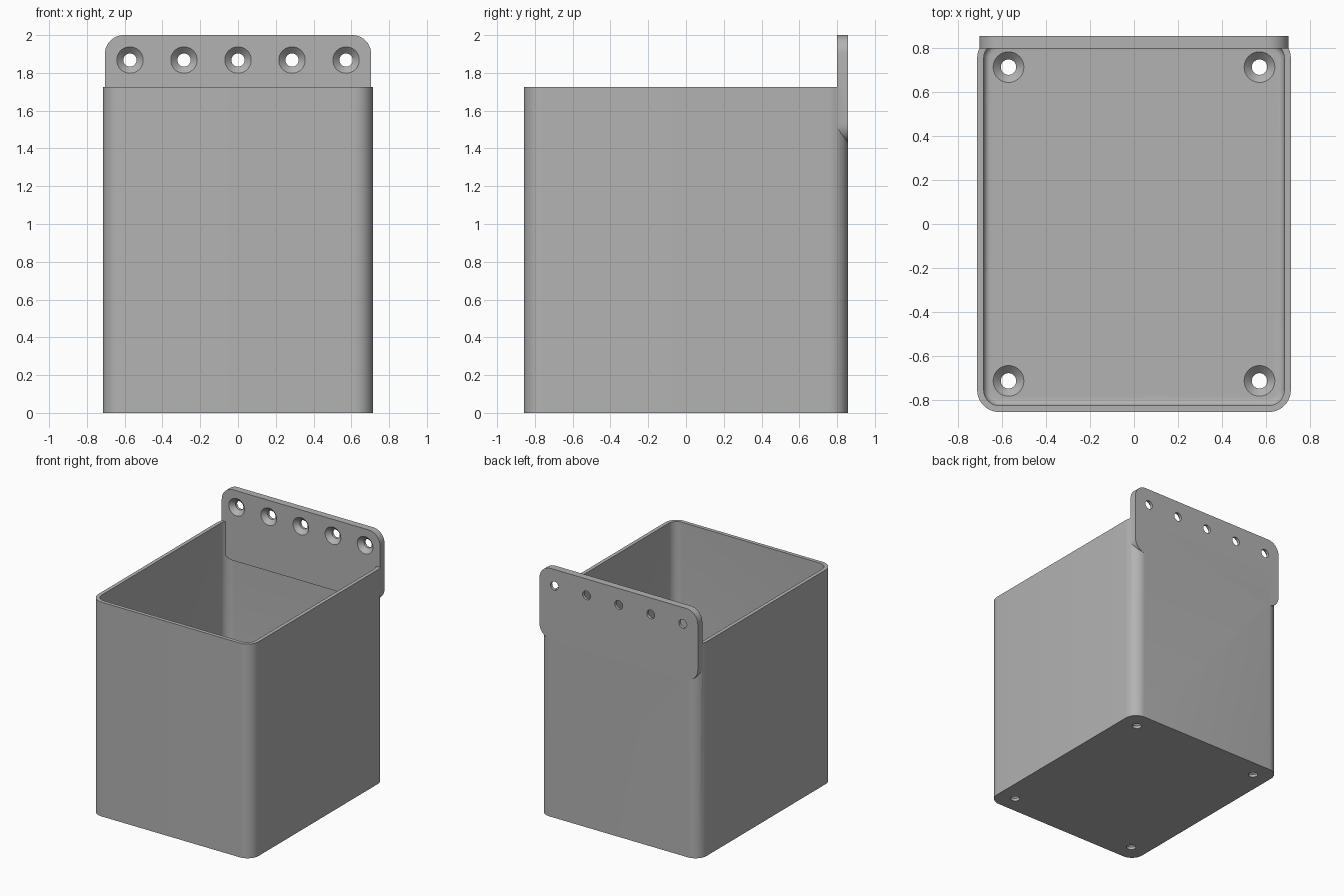
import bpy, bmesh, math
from mathutils import Matrix, Vector

cube = bpy.data.objects.get("Cube")
if cube:
    bpy.data.objects.remove(cube)

# Main dimensions
HALF_X, HALF_Y, RIM = 0.715, 0.857, 1.725
WALL, THICK, RADIUS = 0.03, 0.057, 0.1
FILLET = 0.03

grey = bpy.data.materials.new("plain grey")
grey.use_nodes = True
grey.diffuse_color = (0.45, 0.45, 0.45, 1)
grey.node_tree.nodes["Principled BSDF"].inputs["Base Color"].default_value = grey.diffuse_color


def rounded_rect(hx, hy, r, z, steps=10):
    """Counter-clockwise outline with rounded corners."""
    pts = []
    for quarter, (sx, sy) in enumerate(((1, 1), (-1, 1), (-1, -1), (1, -1))):
        for i in range(steps + 1):
            a = (quarter + i / steps) * math.pi / 2
            pts.append(Vector((sx * (hx - r) + r * math.cos(a),
                               sy * (hy - r) + r * math.sin(a), z)))
    return pts


def circle(r, z, n=40):
    return [Vector((r * math.cos(i * math.tau / n), r * math.sin(i * math.tau / n), z))
            for i in range(n)]


def loft(bm, outlines, matrix=Matrix()):
    """Skin a stack of outlines and cap both ends."""
    rings = [[bm.verts.new(matrix @ p) for p in ring] for ring in outlines]
    n = len(rings[0])
    for low, high in zip(rings, rings[1:]):
        for i in range(n):
            j = (i + 1) % n
            bm.faces.new((low[i], low[j], high[j], high[i]))
    bm.faces.new(rings[0][::-1])
    bm.faces.new(rings[-1])


def make(name, bm):
    bmesh.ops.recalc_face_normals(bm, faces=bm.faces)
    mesh = bpy.data.meshes.new(name)
    bm.to_mesh(mesh)
    bm.free()
    mesh.materials.append(grey)
    ob = bpy.data.objects.new(name, mesh)
    bpy.context.collection.objects.link(ob)
    return ob


def combine(target, tool, operation):
    mod = target.modifiers.new(operation.lower(), "BOOLEAN")
    mod.operation, mod.solver, mod.object = operation, "EXACT", tool
    bpy.context.view_layer.objects.active = target
    bpy.ops.object.modifier_apply(modifier=mod.name)
    bpy.data.objects.remove(tool)


# Open bin: outer wall, rim, inner wall and a small fillet down to the floor
bm = bmesh.new()
outlines = [rounded_rect(HALF_X, HALF_Y, RADIUS, z) for z in (0, RIM)]
inner_x, inner_y, inner_r = HALF_X - WALL, HALF_Y - WALL, RADIUS - WALL
outlines.append(rounded_rect(inner_x, inner_y, inner_r, RIM))
for i in range(7):
    a = i / 6 * math.pi / 2
    inset = FILLET * (1 - math.cos(a))
    outlines.append(rounded_rect(inner_x - inset, inner_y - inset, inner_r - inset,
                                 THICK + FILLET * (1 - math.sin(a))))
loft(bm, outlines)
body = make("bin", bm)

# Back mounting plate, standing upright and merged with the back wall
PLATE_LOW, PLATE_TOP = 1.43, 2.0
upright = (Matrix.Translation((0, HALF_Y, (PLATE_LOW + PLATE_TOP) / 2))
           @ Matrix.Rotation(math.pi / 2, 4, "X"))
bm = bmesh.new()
loft(bm, [rounded_rect(0.705, (PLATE_TOP - PLATE_LOW) / 2, RADIUS, z)
          for z in (0, THICK)], upright)
combine(body, make("mounting_plate", bm), "UNION")

# Countersunk screw holes: four in the floor, five along the plate
bm = bmesh.new()
hole = [circle(r, z) for r, z in
        ((0.035, -0.02), (0.035, 0.022), (0.07, THICK), (0.07, THICK + 0.02))]
for x in (-0.572, 0.572):
    for y in (-0.715, 0.715):
        loft(bm, hole, Matrix.Translation((x, y, 0)))
for i in range(-2, 3):
    loft(bm, hole, Matrix.Translation((0.286 * i, HALF_Y, 1.868))
         @ Matrix.Rotation(math.pi / 2, 4, "X"))
combine(body, make("screw_hole_cutter", bm), "DIFFERENCE")

# Smooth the rounded corners, keep hard edges crisp
bpy.ops.object.select_all(action="DESELECT")
body.select_set(True)
bpy.context.view_layer.objects.active = body
bpy.ops.object.shade_smooth_by_angle(angle=math.radians(30))
